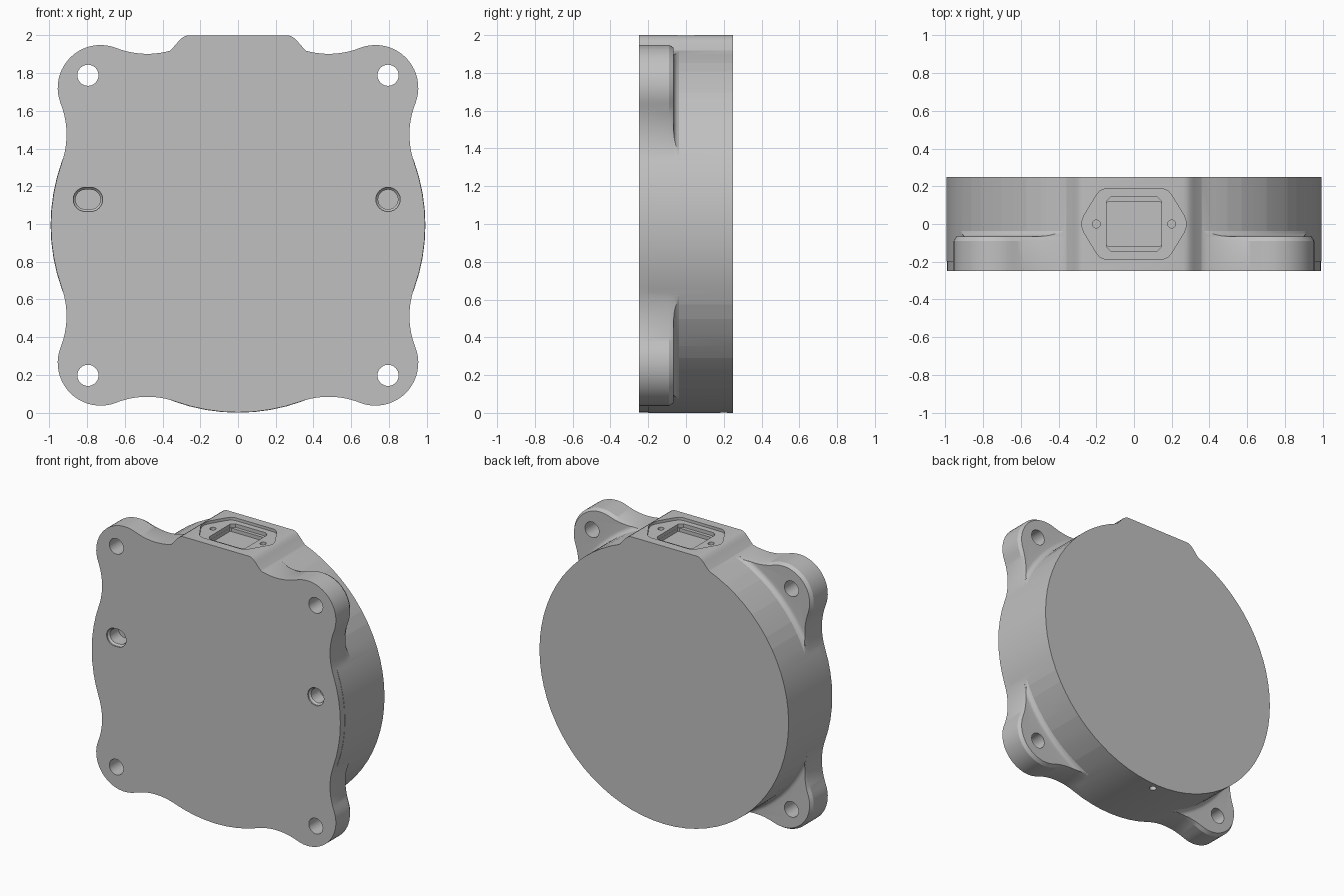
import bpy, bmesh
from math import sin, cos, pi, atan2, sqrt, hypot

if "Cube" in bpy.data.objects:
    bpy.data.objects.remove(bpy.data.objects["Cube"], do_unlink=True)

R, CZ, BACK = 0.993, 0.993, 0.25      # drum radius, axis height, half depth
HOLE = 0.795                          # bolt hole offset from the axis

grey = bpy.data.materials.new("cast_grey")
grey.use_nodes = True
grey.diffuse_color = (0.53, 0.53, 0.53, 1)
grey.node_tree.nodes["Principled BSDF"].inputs["Base Color"].default_value = grey.diffuse_color


def arc(cx, cy, r, a0, a1, n):
    return [(cx + r * cos(a0 + (a1 - a0) * i / n), cy + r * sin(a0 + (a1 - a0) * i / n))
            for i in range(n + 1)]


def circle(cx, cy, r, n=32):
    return arc(cx, cy, r, 0, 2 * pi, n)[:-1]


def slot(cx, cy, r, half):
    return arc(cx + half, cy, r, -pi / 2, pi / 2, 12) + arc(cx - half, cy, r, pi / 2, 1.5 * pi, 12)


def mirror4(corner):
    """Closed loop from the points of its first quadrant."""
    top = corner + [(-x, y) for x, y in reversed(corner)]
    return top + [(-x, -y) for x, y in top]


def loft(name, sections, axis="y"):
    """Solid through (loop, depth) sections along y or z."""
    bm = bmesh.new()
    rings = [[bm.verts.new((u, d, v) if axis == "y" else (u, v, d)) for u, v in loop]
             for loop, d in sections]
    n = len(rings[0])
    for a, b in zip(rings, rings[1:]):
        for i in range(n):
            j = (i + 1) % n
            bm.faces.new((a[i], a[j], b[j], b[i]))
    bm.faces.new(rings[0])
    bm.faces.new(rings[-1])
    bmesh.ops.recalc_face_normals(bm, faces=bm.faces)
    mesh = bpy.data.meshes.new(name)
    bm.to_mesh(mesh)
    bm.free()
    mesh.materials.append(grey)
    obj = bpy.data.objects.new(name, mesh)
    bpy.context.collection.objects.link(obj)
    return obj


def combine(target, other, operation):
    mod = target.modifiers.new(operation, "BOOLEAN")
    mod.operation, mod.object, mod.solver = operation, other, "EXACT"
    bpy.context.view_layer.objects.active = target
    bpy.ops.object.modifier_apply(modifier=mod.name)
    bpy.data.objects.remove(other, do_unlink=True)


def flange_outline(shrink=0.0):
    """Drum circle with four rounded lugs blended in by concave arcs."""
    lug_r, blend, d = 0.227 - shrink, 0.45 + shrink, 1.03
    ra, rb = R - 0.002 + blend, lug_r + blend
    a = (ra * ra - rb * rb + d * d) / (2 * d)
    h = sqrt(ra * ra - a * a)
    entry = arc(a, -h, blend, atan2(h, -a), atan2(h, d - a), 12)
    tip = atan2(h, a - d)
    lug = arc(d, 0, lug_r, -tip, tip, 20)[1:-1]
    leave = [(x, -y) for x, y in reversed(entry)]
    edge = atan2(h, a)
    rim = arc(0, 0, R - 0.002, edge, pi / 2 - edge, 8)[1:-1]
    loop = []
    for k in range(4):
        t = pi / 4 + k * pi / 2
        loop += [(x * cos(t) - y * sin(t), x * sin(t) + y * cos(t) + CZ)
                 for x, y in entry + lug + leave + rim]
    return loop


# Drum
body = loft("housing", [(circle(0, CZ, R, 72), -0.2), (circle(0, CZ, R, 72), BACK)])

# Lugged front flange with a chamfered rear edge
flange = loft("flange", [(flange_outline(), -BACK), (flange_outline(), -0.09),
                         (flange_outline(0.015), -0.065)])

# Fillet between the lugs and the drum
f = 0.035
profile = [(R + f + 0.01, -0.09), (R + f, -0.065)]
profile += [(R + f - f * sin(t * pi / 12), -0.065 + f - f * cos(t * pi / 12)) for t in range(1, 6)]
profile += [(R - 0.004, -0.065 + f)]
fillet = loft("lug_fillet", [(circle(0, CZ, r, 72), y) for r, y in profile])
combine(fillet, loft("fillet_limit", [(flange_outline(0.016), -0.12), (flange_outline(0.016), 0.05)]),
        "INTERSECT")

# Raised block on the top
half = [(0.42, 1.8), (0.42, 1.888), (0.385, 1.9), (0.355, 1.922), (0.315, 1.968),
        (0.298, 1.985), (0.28, 1.996), (0.262, 2.0)]
block_loop = half + [(-x, z) for x, z in reversed(half)]
block = loft("top_block", [(block_loop, -BACK), (block_loop, BACK)])

for part in (flange, fillet, block):
    combine(body, part, "UNION")

# Bolt holes through the lugs
for sx in (-1, 1):
    for sz in (-1, 1):
        hole = circle(sx * HOLE, CZ + sz * HOLE, 0.056)
        combine(body, loft("bolt_hole", [(hole, -0.3), (hole, 0.3)]), "DIFFERENCE")

# Countersunk locating pockets in the front: a slot and a round one
for x, stretch in ((-HOLE, 0.014), (HOLE, 0.0005)):
    wide, narrow = slot(x, 1.13, 0.064, stretch), slot(x, 1.13, 0.052, stretch)
    combine(body, loft("locating_pocket", [(wide, -0.3), (wide, -0.24), (narrow, -0.228),
                                           (narrow, -0.13)]), "DIFFERENCE")

# Connector recess in the top: plate seat, opening, deeper floor
seat = mirror4([(0.276, 0.012), (0.265, 0.045), (0.198, 0.155), (0.18, 0.176), (0.155, 0.186)])
opening = mirror4([(0.147, 0.12), (0.122, 0.145)])
floor = mirror4([(0.146, 0.11), (0.136, 0.12)])


def sink(name, loop, bottom, top=2.05):
    combine(body, loft(name, [(loop, bottom), (loop, top)], "z"), "DIFFERENCE")


sink("seat_cut", seat, 1.98)
sink("opening_cut", opening, 1.955)
sink("floor_cut", floor, 1.93)
for s in (-1, 1):
    sink("screw_hole", circle(s * 0.2, 0, 0.021, 16), 1.91)

# Drain hole under the drum
sink("drain_hole", circle(0, 0.2, 0.024, 20), -0.05, 0.07)

# Smooth curved walls, keep crisp edges
bpy.ops.object.select_all(action="DESELECT")
body.select_set(True)
bpy.context.view_layer.objects.active = body
bpy.ops.object.shade_smooth_by_angle(angle=pi / 7)
